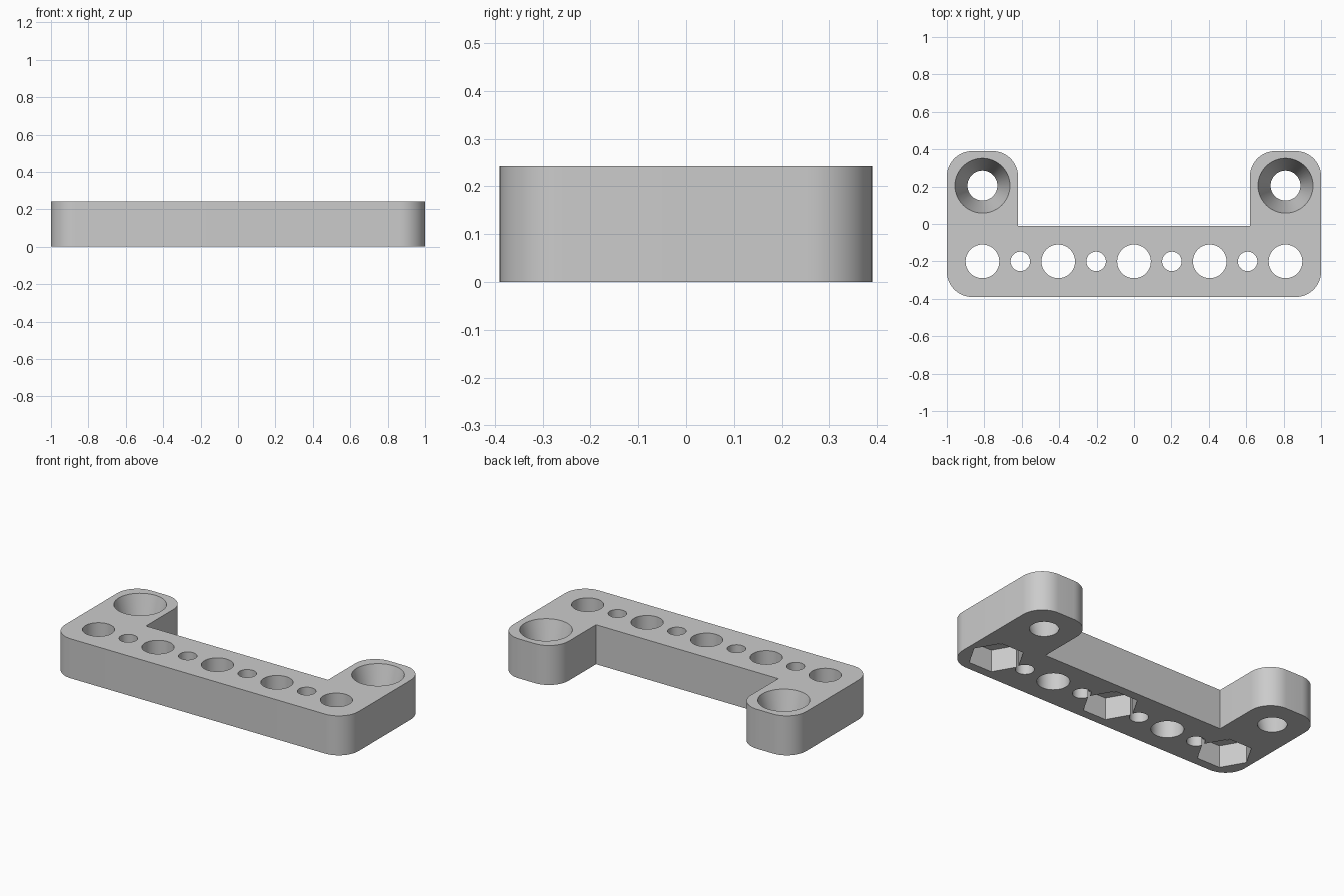
import bpy, bmesh, math
from mathutils import Vector

HEIGHT = 0.243
CORNER = 0.135

cube = bpy.data.objects.get("Cube")
if cube:
    bpy.data.objects.remove(cube, do_unlink=True)

grey = bpy.data.materials.new("plain grey")
grey.use_nodes = True
colour = (0.6, 0.6, 0.6, 1)
grey.diffuse_color = colour
grey.node_tree.nodes["Principled BSDF"].inputs["Base Color"].default_value = colour


def rounded(corners, steps=14):
    """Outline points, with an arc at every corner whose radius is above zero."""
    points = []
    for i, (x, y, r) in enumerate(corners):
        here = Vector((x, y))
        a = (Vector(corners[i - 1][:2]) - here).normalized()
        b = (Vector(corners[(i + 1) % len(corners)][:2]) - here).normalized()
        if r == 0:
            points.append(here)
            continue
        centre = here + (a + b) * r
        for k in range(steps + 1):
            t = math.pi / 2 * k / steps
            points.append(centre - b * r * math.cos(t) - a * r * math.sin(t))
    return points


# U-shaped bracket: half outline mirrored across the middle
half = [(1, -0.39, CORNER), (1, 0.39, CORNER), (0.62, 0.39, CORNER), (0.62, -0.01, 0)]
outline = rounded(half + [(-x, y, r) for x, y, r in reversed(half)])
bm = bmesh.new()
base = bm.faces.new([bm.verts.new((p.x, p.y, 0)) for p in outline])
top = bmesh.ops.extrude_face_region(bm, geom=[base])["geom"]
bmesh.ops.translate(bm, vec=(0, 0, HEIGHT),
                    verts=[v for v in top if isinstance(v, bmesh.types.BMVert)])
bmesh.ops.recalc_face_normals(bm, faces=bm.faces)
mesh = bpy.data.meshes.new("bracket")
bm.to_mesh(mesh)
bm.free()
bracket = bpy.data.objects.new("bracket", mesh)
bpy.context.collection.objects.link(bracket)
mesh.materials.append(grey)


def cut(name, x, y, r_low, r_high, z_low, z_high, sides=48):
    """Subtract a vertical cylinder, cone or prism from the bracket."""
    bpy.ops.mesh.primitive_cone_add(
        vertices=sides, radius1=r_low, radius2=r_high, depth=z_high - z_low,
        location=(x, y, (z_low + z_high) / 2),
        rotation=(0, 0, math.pi / 2 if sides == 6 else 0))
    cutter = bpy.context.object
    cutter.name = name
    cutter.hide_render = True
    cutter.data.materials.append(grey)
    mod = bracket.modifiers.new(name, "BOOLEAN")
    mod.operation = "DIFFERENCE"
    mod.solver = "EXACT"
    mod.object = cutter
    bpy.context.view_layer.objects.active = bracket
    bpy.ops.object.modifier_apply(modifier=mod.name)
    bpy.data.objects.remove(cutter, do_unlink=True)


# Row of alternating large and small through holes
PITCH = 0.2025
ROW = -0.2
for i in range(-4, 5):
    radius = 0.052 if i % 2 else 0.09
    cut("row_hole", i * PITCH, ROW, radius, radius, -0.1, HEIGHT + 0.1)

# Hexagonal nut pockets underneath
for i in (-4, 0, 4):
    cut("nut_pocket", i * PITCH, ROW, 0.156, 0.156, -0.1, 0.135, sides=6)

# Tapered screw holes in the two lugs
slope = (0.147 - 0.08) / HEIGHT
for side in (-1, 1):
    cut("screw_hole", side * 0.81, 0.205, 0.08 - slope * 0.1,
        0.147 + slope * 0.1, -0.1, HEIGHT + 0.1)

# Smooth curved walls, crisp edges
bpy.ops.object.select_all(action="DESELECT")
bracket.select_set(True)
bpy.context.view_layer.objects.active = bracket
bpy.ops.object.shade_smooth_by_angle(angle=math.radians(30))
